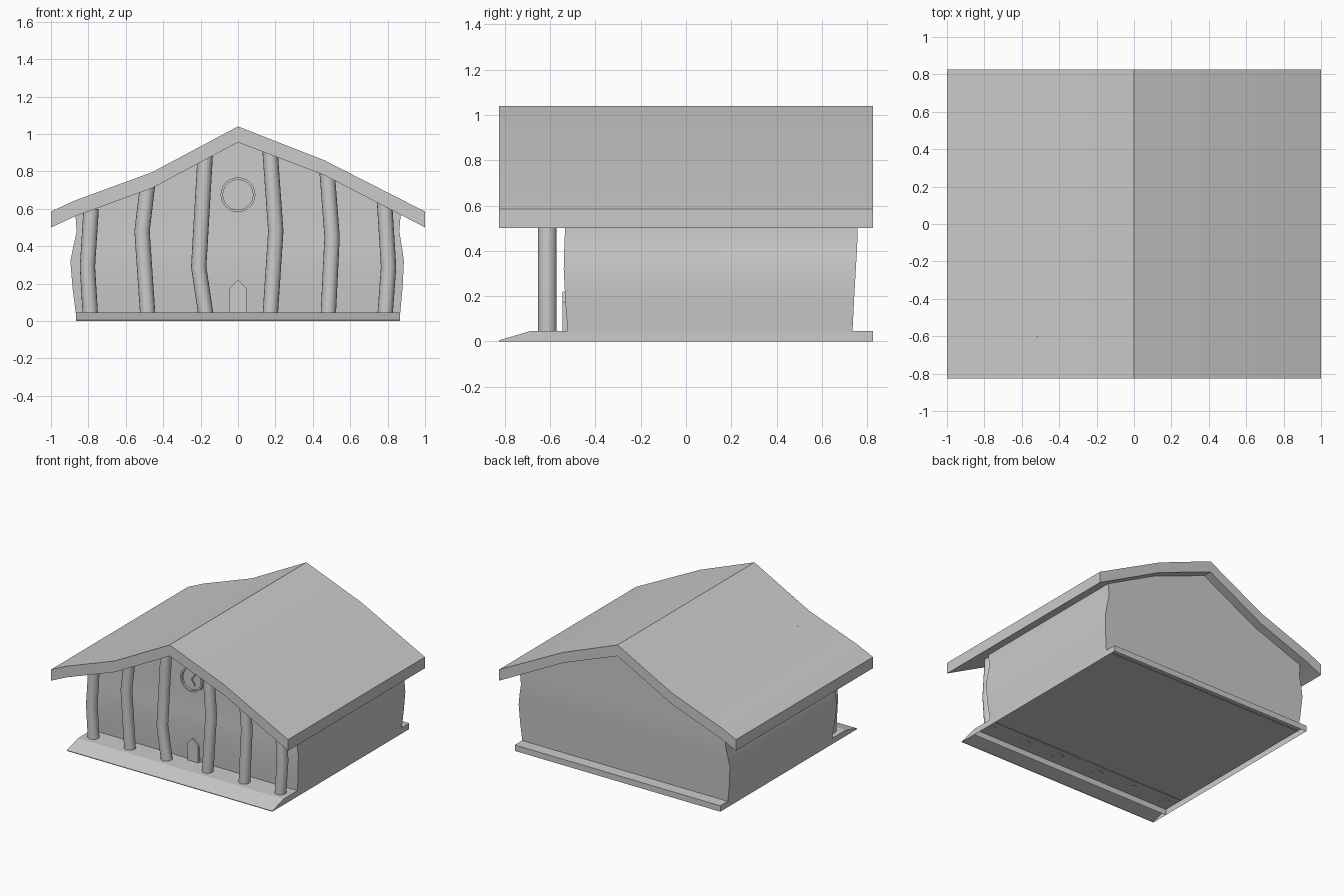
import bpy, bmesh
from math import sin, cos, pi, radians

if "Cube" in bpy.data.objects:
    bpy.data.objects.remove(bpy.data.objects["Cube"])


def make(name, verts, faces, smooth=False):
    me = bpy.data.meshes.new(name)
    me.from_pydata(verts, [], faces)
    bm = bmesh.new()
    bm.from_mesh(me)
    bmesh.ops.recalc_face_normals(bm, faces=bm.faces)
    bm.to_mesh(me)
    bm.free()
    ob = bpy.data.objects.new(name, me)
    bpy.context.collection.objects.link(ob)
    if smooth:
        bpy.ops.object.select_all(action='DESELECT')
        ob.select_set(True)
        bpy.context.view_layer.objects.active = ob
        bpy.ops.object.shade_smooth_by_angle(angle=radians(32))
    return ob


def strips(loops, closed_loop=False, join_ends=False):
    """Quads between consecutive point loops of equal length."""
    n, m = len(loops[0]), len(loops)
    verts = [p for lp in loops for p in lp]
    faces = []
    for i in range(m if join_ends else m - 1):
        k = (i + 1) % m
        for j in range(n if closed_loop else n - 1):
            q = (j + 1) % n
            faces.append((i * n + j, i * n + q, k * n + q, k * n + j))
    return verts, faces


def circle(r, y, cz, n=24):
    return [(r * cos(2 * pi * i / n), y, cz + r * sin(2 * pi * i / n)) for i in range(n)]


def prism(name, outline, y0, y1):
    """Extrude an xz outline along y."""
    v, f = strips([[(x, y, z) for x, z in outline] for y in (y0, y1)], True)
    n = len(outline)
    f += [tuple(range(n)), tuple(range(n, 2 * n))]
    return make(name, v, f)


# roof: crooked gable band, x / top z / underside z
roof = [(-1, .585, .5), (-.87, .645, .56), (-.46, .795, .71), (0, 1.04, .955),
        (.46, .86, .78), (1, .585, .5)]
loops = [[(x, -.825, b), (x, -.825, t), (x, .825, t), (x, .825, b)] for x, t, b in roof]
v, f = strips(loops, True)
n = len(v)
f += [(0, 1, 2, 3), (n - 4, n - 3, n - 2, n - 1)]
make("roof", v, f, True)

# walls: left x, left z, right x, right z, front y, back y
rows = [(-.867, .04, .867, .04, -.522, .735), (-.885, .18, .88, .18, -.533, .742),
        (-.896, .32, .887, .32, -.54, .75), (-.88, .4, .876, .4, -.538, .755),
        (-.862, .48, .862, .48, -.535, .758), (-.87, .57, .87, .57, -.535, .758),
        (-.46, .72, .46, .785, -.535, .758), (0, .96, 0, .96, -.535, .758)]
v, f = strips([[(a, yf, za), (b, yf, zb), (b, yb, zb), (a, yb, za)]
               for a, za, b, zb, yf, yb in rows], True)
w = make("walls", v, f)
bm = bmesh.new()
bm.from_mesh(w.data)
bmesh.ops.remove_doubles(bm, verts=bm.verts, dist=1e-4)
bm.to_mesh(w.data)
bm.free()
bpy.context.view_layer.objects.active = w
w.select_set(True)
bpy.ops.object.shade_smooth_by_angle(angle=radians(32))

# porch slab, open underneath
X, H, F, B = .867, .045, -.69, .825
v, f = strips([[(-X, F, z), (X, F, z), (X, B, z), (-X, B, z)] for z in (0, H)], True)
make("floor_slab", v, f + [(4, 5, 6, 7)])

# front ramp, open underneath
make("front_ramp",
     [(s * X, y, z) for s in (-1, 1) for y, z in ((F, H), (-.825, .005), (-.825, 0), (F, 0))],
     [(0, 1, 5, 4), (1, 2, 6, 5), (0, 1, 2, 3), (4, 5, 6, 7)])

# crooked log columns: (x, z) at bottom, bend and top
columns = [[(-.79, .04), (-.805, .29), (-.785, .6)],
           [(-.483, .04), (-.513, .48), (-.478, .775)],
           [(-.173, .04), (-.21, .29), (-.175, .89)],
           [(.173, .04), (.202, .48), (.172, .9)],
           [(.483, .04), (.503, .45), (.477, .79)],
           [(.787, .04), (.805, .29), (.783, .64)]]
S, R = 16, .041
for i, path in enumerate(columns):
    rings = [[(x + R * cos(2 * pi * k / S), -.612 + R * sin(2 * pi * k / S), z)
              for k in range(S)] for x, z in path]
    v, f = strips(rings, True)
    f += [tuple(range(S)), tuple(range(2 * S, 3 * S))]
    make(f"column_{i + 1}", v, f, True)

# wall clock: rim, dial and bent hands
cz = .675
rim = [circle(r, y, cz) for r, y in ((.093, -.53), (.093, -.565), (.08, -.565), (.08, -.53))]
v, f = strips(rim, True, True)
make("clock_rim", v, f, True)
make("clock_dial", circle(.081, -.548, cz), [tuple(range(24))])
prism("clock_hands", [(.02, .725), (.028, .727), (.026, .707), (.006, .684), (.003, .666),
                      (.022, .645), (.022, .625), (.016, .643), (-.006, .668), (-.002, .688),
                      (.018, .708)], -.556, -.545)

# little peaked door
prism("door", [(-.045, .04), (.045, .04), (.045, .175), (0, .22), (-.045, .175)], -.546, -.52)
